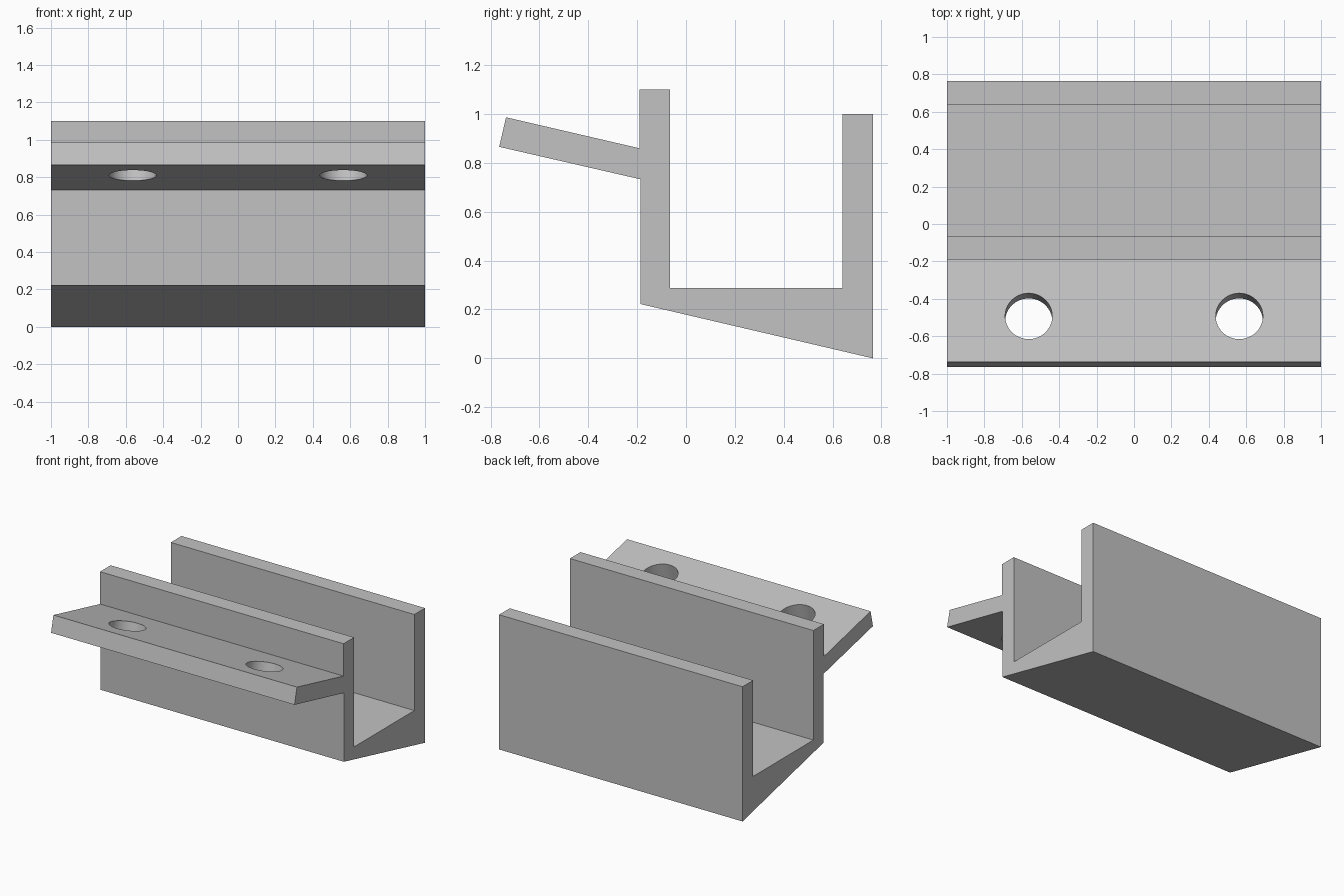
import bpy, bmesh, math
from mathutils import Vector

cube = bpy.data.objects.get("Cube")
if cube:
    bpy.data.objects.remove(cube, do_unlink=True)

# Single plain grey
grey = bpy.data.materials.new("light_grey")
grey.use_nodes = True
colour = (0.54, 0.54, 0.54, 1)
grey.diffuse_color = colour
grey.node_tree.nodes["Principled BSDF"].inputs["Base Color"].default_value = colour


def new_object(name, bm):
    bmesh.ops.recalc_face_normals(bm, faces=bm.faces)
    mesh = bpy.data.meshes.new(name)
    bm.to_mesh(mesh)
    bm.free()
    mesh.materials.append(grey)
    obj = bpy.data.objects.new(name, mesh)
    bpy.context.collection.objects.link(obj)
    return obj


def extrude_profile(name, points, half_width):
    bm = bmesh.new()
    face = bm.faces.new([bm.verts.new((-half_width, y, z)) for y, z in points])
    ext = bmesh.ops.extrude_face_region(bm, geom=[face])["geom"]
    verts = [v for v in ext if isinstance(v, bmesh.types.BMVert)]
    bmesh.ops.translate(bm, vec=(2 * half_width, 0, 0), verts=verts)
    return new_object(name, bm)


# U channel with a sloping underside and a tilted flange on the front wall
profile = [
    (0.765, 0.0), (0.765, 1.0), (0.64, 1.0), (0.64, 0.287),      # back wall
    (-0.066, 0.287), (-0.066, 1.1), (-0.19, 1.1), (-0.19, 0.86),  # floor, front wall
    (-0.737, 0.987), (-0.765, 0.866), (-0.186, 0.733),            # flange
    (-0.186, 0.222),                                              # sloping underside
]
bracket = extrude_profile("channel_bracket", profile, 1.0)

# Two round holes drilled square to the flange
slope = math.atan2(0.127, 0.547)
cutters = []
for side in (-1, 1):
    bm = bmesh.new()
    bmesh.ops.create_cone(bm, cap_ends=True, segments=64,
                          radius1=0.126, radius2=0.126, depth=0.4)
    cutter = new_object("hole_cutter", bm)
    cutter.location = Vector((side * 0.563, -0.507, 0.869))
    cutter.rotation_euler.x = -slope
    cutter.hide_render = True
    cutters.append(cutter)
    cut = bracket.modifiers.new("flange_hole", 'BOOLEAN')
    cut.operation = 'DIFFERENCE'
    cut.solver = 'EXACT'
    cut.object = cutter

bpy.ops.object.select_all(action='DESELECT')
bracket.select_set(True)
bpy.context.view_layer.objects.active = bracket
for name in [m.name for m in bracket.modifiers]:
    bpy.ops.object.modifier_apply(modifier=name)
for cutter in cutters:
    bpy.data.objects.remove(cutter, do_unlink=True)

# Round hole walls, crisp edges elsewhere
bpy.ops.object.shade_smooth_by_angle(angle=math.radians(30))
